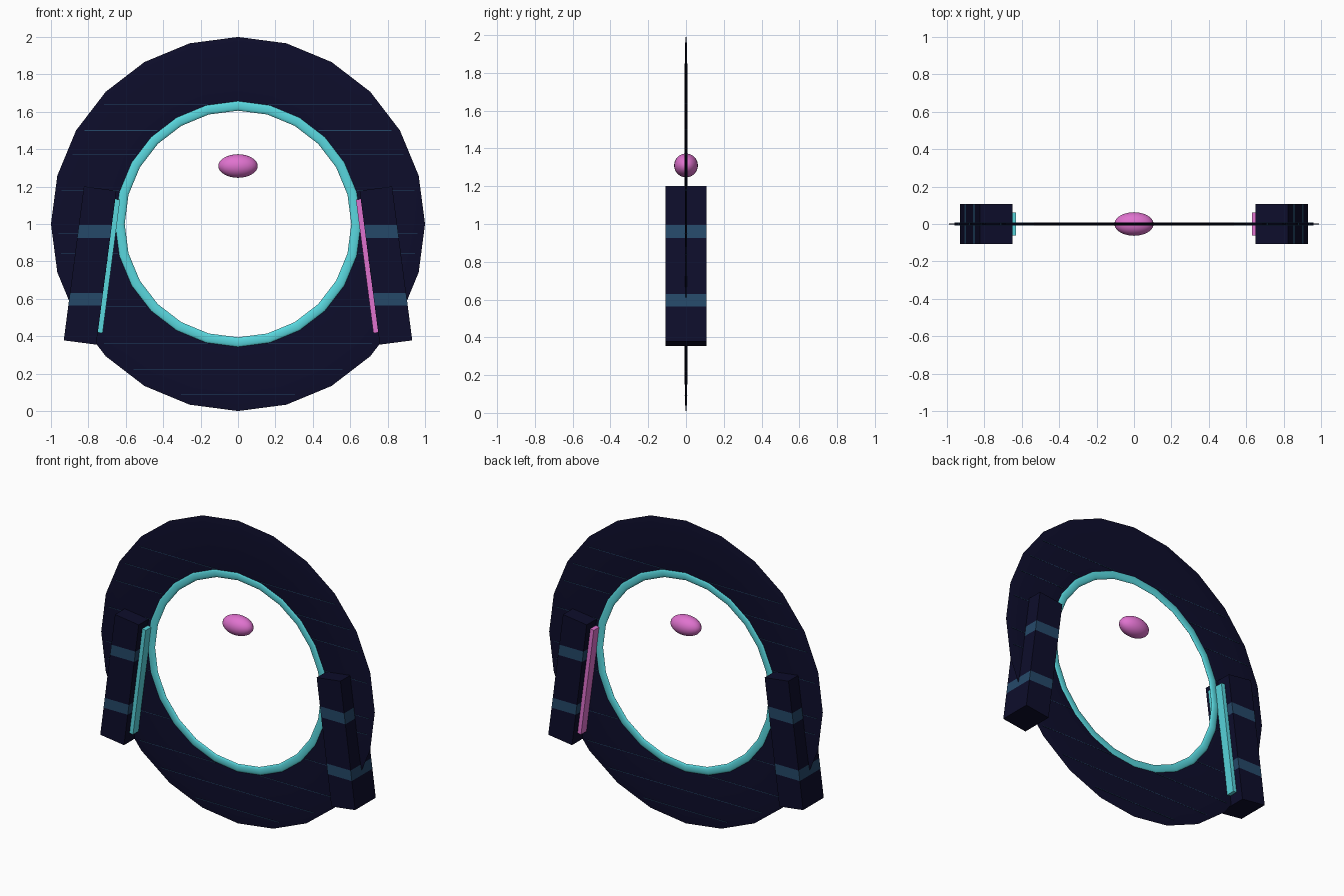
import bpy, bmesh, math
from mathutils import Matrix, Vector

if "Cube" in bpy.data.objects:
    bpy.data.objects.remove(bpy.data.objects["Cube"], do_unlink=True)


def material(name, rgb):
    m = bpy.data.materials.new(name)
    m.use_nodes = True
    m.diffuse_color = (*rgb, 1)
    m.node_tree.nodes["Principled BSDF"].inputs["Base Color"].default_value = (*rgb, 1)
    return m


NAVY = material("navy", (0.004, 0.004, 0.024))
STEEL = material("steel blue", (0.018, 0.065, 0.14))
CYAN = material("cyan", (0.10, 0.68, 0.73))
PINK = material("pink", (0.74, 0.17, 0.62))


def finish(name, bm, *mats):
    mesh = bpy.data.meshes.new(name)
    bm.to_mesh(mesh)
    bm.free()
    ob = bpy.data.objects.new(name, mesh)
    bpy.context.collection.objects.link(ob)
    for m in mats:
        mesh.materials.append(m)
    return ob


def smooth(ob):
    bpy.ops.object.select_all(action="DESELECT")
    ob.select_set(True)
    bpy.context.view_layer.objects.active = ob
    bpy.ops.object.shade_smooth_by_angle(angle=math.radians(40))


def add_box(bm, centre, size, tilt=0.0):
    mat = (Matrix.Translation(centre) @ Matrix.Rotation(tilt, 4, "Y")
           @ Matrix.Diagonal((*size, 1)))
    return bmesh.ops.create_cube(bm, size=1, matrix=mat)


def flat_ring(name, major, minor, half_depth, mat, sides=24, around=12):
    """Upright ring with a flattened elliptical cross-section."""
    bm = bmesh.new()
    loops = []
    for i in range(sides):
        a = math.tau * i / sides
        loop = []
        for j in range(around):
            b = math.tau * j / around
            r = major + minor * math.cos(b)
            loop.append(bm.verts.new((r * math.cos(a), half_depth * math.sin(b),
                                      1 + r * math.sin(a))))
        loops.append(loop)
    for i in range(sides):
        p, q = loops[i], loops[(i + 1) % sides]
        for j in range(around):
            k = (j + 1) % around
            bm.faces.new((p[j], q[j], q[k], p[k]))
    bmesh.ops.recalc_face_normals(bm, faces=bm.faces)
    smooth(finish(name, bm, mat))


# Broad dark ring and its bright inner rim
flat_ring("outer_ring", 0.81, 0.19, 0.007, NAVY)
flat_ring("inner_rim", 0.633, 0.027, 0.009, CYAN)

# Hairline seams across the dark ring
bm = bmesh.new()
for z in (1.64, 1.5, 1.37, 1.18, 0.95, 0.84, 0.56, 0.36, 0.22, 0.09):
    h = z - 1
    outer = math.sqrt(0.96 ** 2 - h * h)
    inner = math.sqrt(max(0, 0.66 ** 2 - h * h))
    for side in (-1, 1):
        add_box(bm, (side * (outer + inner) / 2, 0, z), (outer - inner, 0.015, 0.003))
finish("ring_seams", bm, STEEL)

# Leaning side blocks with level bands, and a light strip on each inner face
TILT = 0.13
BANDS = ((0.563, 0.63), (0.925, 0.995))
for side, label, glow in ((-1, "right", CYAN), (1, "left", PINK)):
    bm = bmesh.new()
    add_box(bm, (side * 0.791, 0, 0.778), (0.175, 0.215, 0.83), -side * TILT)
    for z in (z for band in BANDS for z in band):
        bmesh.ops.bisect_plane(bm, geom=bm.verts[:] + bm.edges[:] + bm.faces[:],
                               plane_co=(0, 0, z), plane_no=(0, 0, 1))
    for f in bm.faces:
        zc = f.calc_center_median().z
        upright = abs(f.normal.z) < 0.5
        f.material_index = int(upright and any(lo < zc < hi for lo, hi in BANDS))
    finish(label + "_block", bm, NAVY, STEEL)

    bm = bmesh.new()
    add_box(bm, (side * 0.69, 0, 0.775), (0.026, 0.125, 0.72), -side * TILT)
    finish(label + "_light_strip", bm, glow)

# Floating oval gem
bm = bmesh.new()
bmesh.ops.create_uvsphere(bm, u_segments=24, v_segments=16, radius=1,
                          matrix=Matrix.Translation(Vector((0, 0, 1.31)))
                          @ Matrix.Diagonal((0.105, 0.063, 0.063, 1)))
smooth(finish("oval_gem", bm, PINK))
